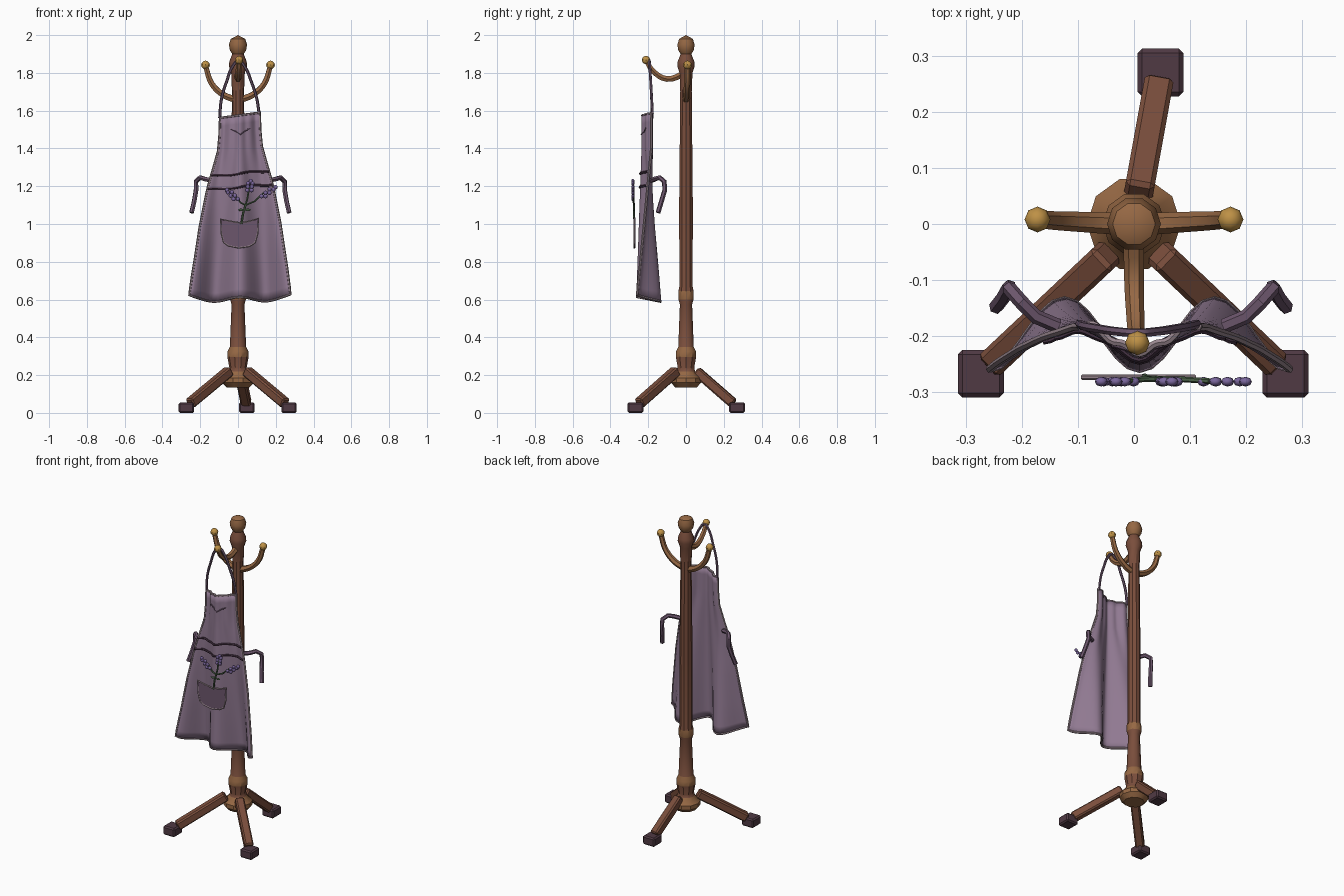
import bpy, bmesh, math
from mathutils import Vector, Matrix

if "Cube" in bpy.data.objects:
    bpy.data.objects.remove(bpy.data.objects["Cube"], do_unlink=True)


def material(name, rgb):
    lin = [(c / 255 / 12.92) if c < 11 else ((c / 255 + 0.055) / 1.055) ** 2.4 for c in rgb]
    m = bpy.data.materials.new(name)
    m.use_nodes = True
    m.diffuse_color = (*lin, 1)
    m.node_tree.nodes["Principled BSDF"].inputs["Base Color"].default_value = (*lin, 1)
    return m


WOOD = material("brown wood", (122, 78, 60))
LIGHT = material("light wood", (150, 104, 68))
BRASS = material("brass", (190, 145, 70))
FOOT = material("dark plum", (80, 58, 68))
CLOTH = material("mauve cloth", (144, 121, 145))
TRIM = material("pale trim", (152, 134, 142))
STRAP = material("dusky purple", (108, 86, 108))
PIPING = material("dark piping", (66, 48, 64))
GREEN = material("stem green", (80, 104, 76))
LAVENDER = material("lavender", (122, 102, 156))


def finish(obj, angle=40):
    bpy.ops.object.select_all(action="DESELECT")
    obj.select_set(True)
    bpy.context.view_layer.objects.active = obj
    if obj.type == "CURVE":
        bpy.ops.object.convert(target="MESH")
        obj = bpy.context.object
    bpy.ops.object.shade_smooth_by_angle(angle=math.radians(angle))
    return obj


def mesh_object(name, bm, *mats):
    bmesh.ops.recalc_face_normals(bm, faces=bm.faces)
    me = bpy.data.meshes.new(name)
    bm.to_mesh(me)
    bm.free()
    obj = bpy.data.objects.new(name, me)
    bpy.context.collection.objects.link(obj)
    for m in mats:
        me.materials.append(m)
    return obj


def tube(name, pts, radius, mat, smooth=False, closed=False, taper=1.0, res=1):
    cu = bpy.data.curves.new(name, "CURVE")
    cu.dimensions = "3D"
    cu.bevel_depth, cu.bevel_resolution, cu.use_fill_caps = radius, res, True
    cu.resolution_u = 4
    sp = cu.splines.new("BEZIER" if smooth else "POLY")
    nodes = sp.bezier_points if smooth else sp.points
    nodes.add(len(pts) - 1)
    for i, (n, p) in enumerate(zip(nodes, pts)):
        n.co = p if smooth else (*p, 1)
        n.radius = 1 + (taper - 1) * i / (len(pts) - 1)
        if smooth:
            n.handle_left_type = n.handle_right_type = "AUTO"
    sp.use_cyclic_u = closed
    cu.materials.append(mat)
    obj = bpy.data.objects.new(name, cu)
    bpy.context.collection.objects.link(obj)
    return finish(obj)


def ball(name, centers, radius, mat, scale=(1, 1, 1)):
    bm = bmesh.new()
    for c in centers:
        bmesh.ops.create_uvsphere(bm, u_segments=8, v_segments=6, radius=radius,
                                  matrix=Matrix.Translation(c) @ Matrix.Diagonal((*scale, 1)))
    return finish(mesh_object(name, bm, mat))


def beam(name, a, b, width, height, mat):
    a, b = Vector(a), Vector(b)
    rot = (b - a).to_track_quat("X", "Z").to_matrix().to_4x4()
    bm = bmesh.new()
    bmesh.ops.create_cube(bm, size=1, matrix=Matrix.Translation((a + b) / 2) @ rot
                          @ Matrix.Diagonal(((b - a).length, width, height, 1)))
    bmesh.ops.bevel(bm, geom=bm.edges[:], offset=0.008, segments=1, affect="EDGES")
    return mesh_object(name, bm, mat)


# Turned post: radius and height pairs, spun around the axis
profile = [(0, .135), (.06, .135), (.084, .16), (.084, .185), (.05, .22), (.046, .24),
           (.056, .295), (.056, .325), (.043, .35), (.034, .575), (.042, .6), (.042, .645),
           (.037, .67), (.038, 1.1), (.033, 1.6), (.032, 1.7), (.036, 1.8), (.048, 1.835),
           (.046, 1.86), (.03, 1.9), (.043, 1.92), (.048, 1.95), (.038, 1.98), (0, 2.0)]
bm = bmesh.new()
ring = [bm.verts.new((r, 0, z)) for r, z in profile]
edges = [bm.edges.new(p) for p in zip(ring, ring[1:])]
bmesh.ops.spin(bm, geom=ring + edges, axis=(0, 0, 1), cent=(0, 0, 0),
               angle=math.tau, steps=10, use_duplicate=False)
bmesh.ops.remove_doubles(bm, verts=bm.verts, dist=1e-4)
for f in bm.faces:
    z = f.calc_center_median().z
    turned = z < .225 or .29 < z < .345 or .59 < z < .65 or z > 1.9
    f.material_index = 1 if turned else 0
finish(mesh_object("post", bm, WOOD, LIGHT), 35)

# Three legs with block feet
for name, x, y in (("right", -.273, -.267), ("left", .27, -.267), ("rear", .047, .27)):
    foot, top = Vector((x * .93, y * .93, .05)), Vector((x * .17, y * .2, .222))
    beam(name + "_leg", top, foot, .052, .052, WOOD)
    beam(name + "_foot", (x - .041, y, .028), (x + .041, y, .028), .085, .056, FOOT)

# Hooks and their knobs
for name, s in (("right", -1), ("left", 1)):
    tube(name + "_hook", [(s * .02, 0, 1.66), (s * .08, .003, 1.685), (s * .14, .006, 1.745),
                          (s * .17, .008, 1.83)], .02, LIGHT, True, taper=.75)
    ball(name + "_knob", [(s * .172, .008, 1.842)], .023, BRASS)
tube("front_hook", [(0, -.01, 1.795), (0, -.1, 1.768), (.003, -.175, 1.81),
                    (.005, -.208, 1.86)], .019, LIGHT, True, taper=.75)
ball("front_knob", [(.006, -.212, 1.868)], .022, BRASS)

# Draped apron surface: u runs across, z runs up
WIDTHS = [(.6, .268), (.75, .25), (1.0, .212), (1.2, .172), (1.27, .152), (1.31, .14),
          (1.4, .115), (1.5, .106), (1.575, .106)]


def half_width(z):
    for (z0, w0), (z1, w1) in zip(WIDTHS, WIDTHS[1:]):
        if z <= z1:
            return w0 + (w1 - w0) * max(0, z - z0) / (z1 - z0)
    return WIDTHS[-1][1]


def drape(u, z, out=0.0):
    t = min(1, max(0, (1.4 - z) / .8))
    bib = -.202 - .024 * math.cos(math.pi * u) - .005 * math.cos(4 * math.pi * u)
    skirt = -.197 - .062 * math.cos(math.tau * u)
    low = max(0, (.8 - z) / .2)
    dz = .014 * u + low * (.012 * math.cos(math.tau * u) + .012 * u ** 8 - .012 * u)
    return Vector((.01 + half_width(z) * u, bib + (skirt - bib) * t - out, z + dz))


COLS, ROWS, LOW, HIGH = 28, 22, .602, 1.575
us = [-1 + 2 * i / COLS for i in range(COLS + 1)]
zs = [LOW + (HIGH - LOW) * j / ROWS for j in range(ROWS + 1)]
bm = bmesh.new()
grid = [[bm.verts.new(drape(u, z)) for u in us] for z in zs]
for r0, r1 in zip(grid, grid[1:]):
    for i in range(COLS):
        bm.faces.new((r0[i], r0[i + 1], r1[i + 1], r1[i]))
apron = mesh_object("apron", bm, CLOTH)
solid = apron.modifiers.new("thickness", "SOLIDIFY")
solid.thickness, solid.offset = .009, 0
finish(apron, 60)

# Edge trim and waist piping follow the drape
border = ([drape(u, LOW) for u in us] + [drape(1, z) for z in zs[1:]]
          + [drape(u, HIGH) for u in us[-2::-1]] + [drape(-1, z) for z in zs[-2:0:-1]])
tube("apron_trim", border, .007, TRIM, closed=True)
for name, z in (("upper", 1.267), ("lower", 1.195)):
    tube(name + "_waist_piping", [drape(u, z + .004 * math.sin(5 * u), .006) for u in us],
         .007, PIPING)
tube("bib_stitch", [drape(-.45, 1.508, .006), drape(-.2, 1.492, .006), drape(.04, 1.474, .006),
                    drape(.25, 1.488, .006), drape(.5, 1.5, .006)], .004, STRAP)

# Neck strap over the front hook
tube("neck_strap", [(-.097, -.178, 1.56), (-.088, -.182, 1.66), (-.06, -.187, 1.755),
                    (-.025, -.192, 1.84), (.004, -.194, 1.865), (.035, -.192, 1.835),
                    (.07, -.187, 1.755), (.098, -.182, 1.67), (.112, -.178, 1.585)],
     .008, STRAP, True)

# Waist ties
for name, s, dx in (("right", -1, 0), ("left", 1, .025)):
    path = [(.135, -.182, 1.23), (.175, -.165, 1.238), (.2, -.14, 1.246), (.222, -.115, 1.225),
            (.222, -.112, 1.18), (.232, -.13, 1.12), (.246, -.148, 1.06)]
    tube(name + "_tie", [(s * (x + dx), y, z) for x, y, z in path], .013, STRAP)

# Pocket plate with trim
outline = [(-.092, 1.026), (-.04, 1.014), (.01, 1.006), (.06, 1.014), (.108, 1.03),
           (.104, .95), (.09, .9), (.06, .882), (.005, .874), (-.05, .884), (-.076, .902),
           (-.088, .95)]
bm = bmesh.new()
face = bm.faces.new([bm.verts.new((x, -.268, z)) for x, z in outline])
move = bmesh.ops.extrude_face_region(bm, geom=[face])["geom"]
bmesh.ops.translate(bm, vec=(0, -.007, 0),
                    verts=[g for g in move if isinstance(g, bmesh.types.BMVert)])
mesh_object("pocket", bm, STRAP)
tube("pocket_trim", [(x, -.273, z) for x, z in outline], .005, TRIM, closed=True)

# Lavender sprig: stems, leaves and blossom clusters
fork = (.04, -.276, 1.1)
tube("main_stem", [(.018, -.272, 1.0), (.028, -.276, 1.06), fork], .006, GREEN)
for name, x, z in (("right", -.012, 1.15), ("middle", .06, 1.197), ("left", .135, 1.165)):
    tube(name + "_stem", [fork, ((x + .04) / 2, -.277, (z + 1.075) / 2), (x, -.28, z)],
         .005, GREEN)
    lean = (x - .05) * .25
    ball(name + "_blossom", [(x + s * .011 + lean * k, -.281, z + .018 * (k - 1))
                             for k in range(3) for s in (-1, 1)] + [(x + lean * 3, -.281, z + .03)],
         .0115, LAVENDER, (1, .75, 1))
for name, s in (("right", -1), ("left", 1)):
    ball(name + "_leaf", [(.034 + s * .018, -.276, 1.075)], .016, GREEN, (1, .25, .4))
